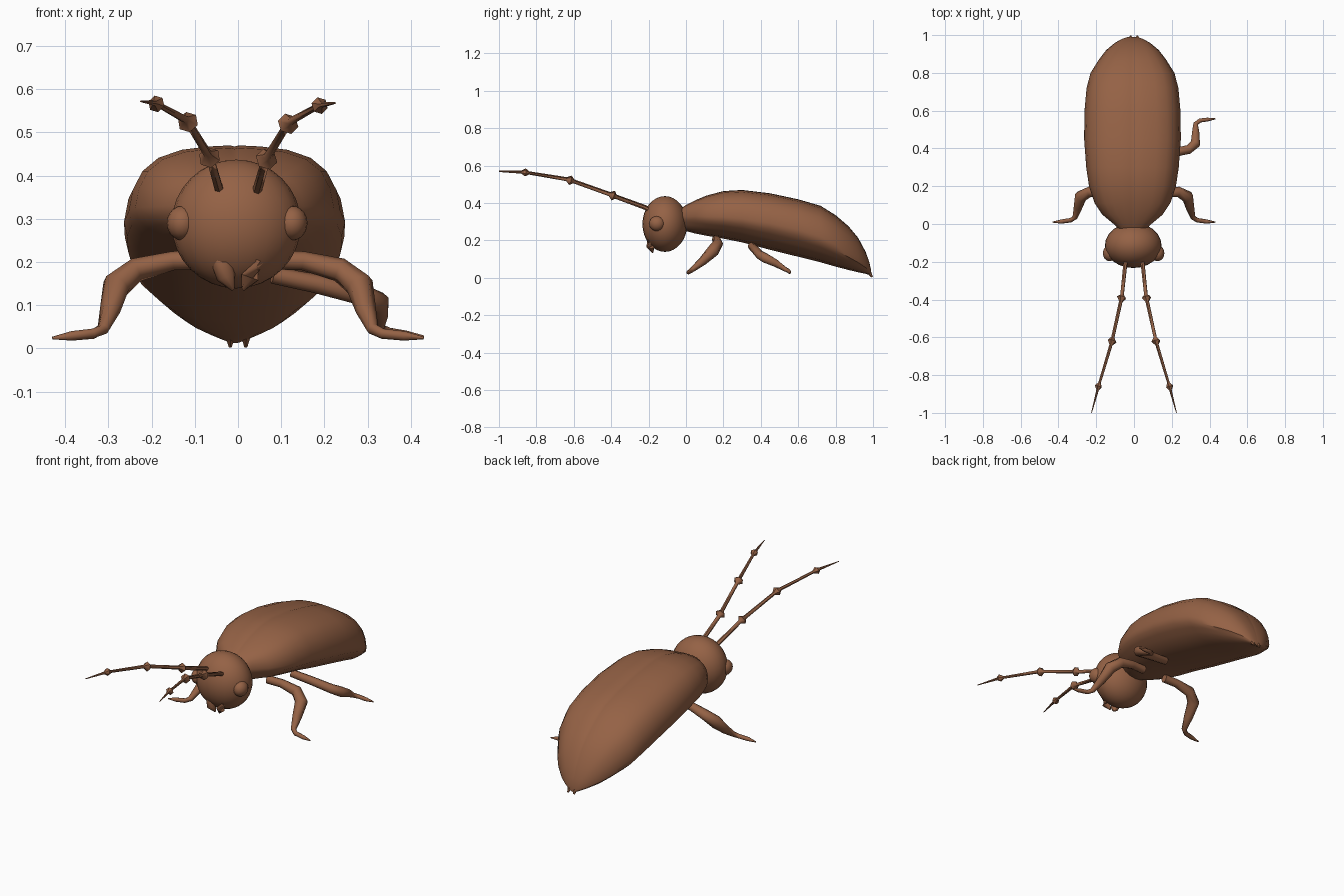
import bpy, bmesh, math
from mathutils import Vector

cube = bpy.data.objects.get("Cube")
if cube:
    bpy.data.objects.remove(cube)

brown = bpy.data.materials.new("chestnut brown")
brown.use_nodes = True
colour = (0.30, 0.122, 0.06, 1)
brown.diffuse_color = colour
bsdf = brown.node_tree.nodes["Principled BSDF"]
bsdf.inputs["Base Color"].default_value = colour
bsdf.inputs["Roughness"].default_value = 0.7


def finish(name, bm, angle=50):
    """Turn a bmesh into a smooth-shaded brown object."""
    bmesh.ops.recalc_face_normals(bm, faces=bm.faces)
    mesh = bpy.data.meshes.new(name)
    bm.to_mesh(mesh)
    bm.free()
    mesh.materials.append(brown)
    obj = bpy.data.objects.new(name, mesh)
    bpy.context.collection.objects.link(obj)
    bpy.ops.object.select_all(action='DESELECT')
    obj.select_set(True)
    bpy.context.view_layer.objects.active = obj
    bpy.ops.object.shade_smooth_by_angle(angle=math.radians(angle))
    return obj


def loft(name, rings, angle=50):
    """Skin a list of closed rings and cap both ends."""
    bm = bmesh.new()
    loops = [[bm.verts.new(p) for p in ring] for ring in rings]
    for a, b in zip(loops, loops[1:]):
        for i in range(len(a)):
            j = (i + 1) % len(a)
            bm.faces.new((a[i], a[j], b[j], b[i]))
    bm.faces.new(loops[0])
    bm.faces.new(loops[-1])
    return finish(name, bm, angle)


def limb(name, path, side=1, lift=0.0, sides=8):
    """Tapered tube through (x, y, z, radius) points, mirrored by side."""
    pts = [Vector((x * side, y, z + lift)) for x, y, z, r in path]
    rings = []
    for i, p in enumerate(pts):
        t = (pts[min(i + 1, len(pts) - 1)] - pts[max(i - 1, 0)]).normalized()
        u = t.cross(Vector((0.3, 0, 1))).normalized()
        v = t.cross(u)
        ring = []
        for k in range(sides):
            a = math.tau * k / sides
            ring.append(p + path[i][3] * (u * math.cos(a) + v * math.sin(a)))
        rings.append(ring)
    return loft(name, rings)


def ball(name, centre, size, segs=24):
    bm = bmesh.new()
    bmesh.ops.create_uvsphere(bm, u_segments=segs, v_segments=segs * 2 // 3, radius=1)
    for v in bm.verts:
        v.co = Vector([c + s * q for c, s, q in zip(centre, size, v.co)])
    return finish(name, bm)


# Wing-case body: half section (width, height) with a rim and a tucked belly
half = [(0, .985), (.04, 1), (.25, .985), (.5, .94), (.72, .83), (.87, .65), (.96, .4),
        (1, .1), (.97, -.12), (.87, -.32), (.78, -.5), (.63, -.72), (.4, -.9), (0, -1)]
section = half + [(-x, z) for x, z in reversed(half[1:-1])]
# Stations: y, half width, top, rim and belly heights
stations = [(-.03, .07, .37, .32, .27), (0, .10, .39, .32, .25), (.05, .16, .415, .32, .237),
            (.11, .20, .44, .315, .225), (.2, .23, .464, .31, .21), (.3, .245, .47, .30, .19),
            (.45, .256, .452, .275, .15), (.6, .254, .42, .24, .113), (.72, .243, .385, .2, .083),
            (.8, .222, .335, .16, .06), (.87, .178, .275, .12, .042), (.92, .14, .215, .09, .03),
            (.96, .092, .14, .06, .022), (.98, .055, .085, .04, .016), (.99, .025, .04, .025, .012)]
rings = []
for y, w, top, rim, belly in stations:
    rings.append([(-.008 + w * fx, y, rim + fz * ((top - rim) if fz > 0 else (rim - belly)))
                  for fx, fz in section])
loft("wing_case_body", rings, 40)

# Head
ball("head", (-.004, -.113, .288), (.15, .12, .149))

# Paired eyes, mandibles, antennae, tail points and front legs
antenna = [(.04, -.18, .355, .011), (.047, -.22, .375, .011), (.063, -.375, .432, .010),
           (.066, -.39, .438, .026), (.07, -.41, .446, .010), (.112, -.6, .514, .009),
           (.116, -.62, .52, .025), (.122, -.64, .526, .009), (.182, -.84, .559, .007),
           (.189, -.86, .562, .020), (.193, -.88, .564, .007), (.225, -1, .568, .002)]
front_leg = [(.07, .16, .205, .022), (.15, .165, .203, .022), (.235, .17, .182, .028),
             (.282, .145, .145, .033), (.296, .09, .09, .024), (.312, .035, .045, .014),
             (.335, .02, .034, .012), (.385, .013, .029, .011), (.43, .01, .024, .003)]
for side, word in ((1, "left"), (-1, "right")):
    ball(word + "_eye", (.127 * side - .002, -.155, .29), (.036, .042, .04), 16)
    limb(word + "_mandible", [(.035, -.18, .2, .028), (.028, -.19, .165, .022),
                              (.012, -.178, .136, .004)], side)
    limb(word + "_antenna", antenna, side, 0 if side > 0 else .004, 6)
    limb(word + "_tail_point", [(.02, .94, .07, .022), (.018, .975, .035, .014),
                                (.018, .996, .004, .004)], side, 0, 6)
    limb(word + "_front_leg", front_leg, side)

# Single rear leg on the left
limb("left_rear_leg", [(.08, .35, .17, .02), (.18, .37, .15, .022), (.29, .395, .123, .024),
                       (.325, .425, .105, .027), (.327, .48, .078, .021), (.326, .53, .046, .013),
                       (.35, .548, .037, .011), (.39, .553, .031, .010), (.43, .557, .027, .003)])
